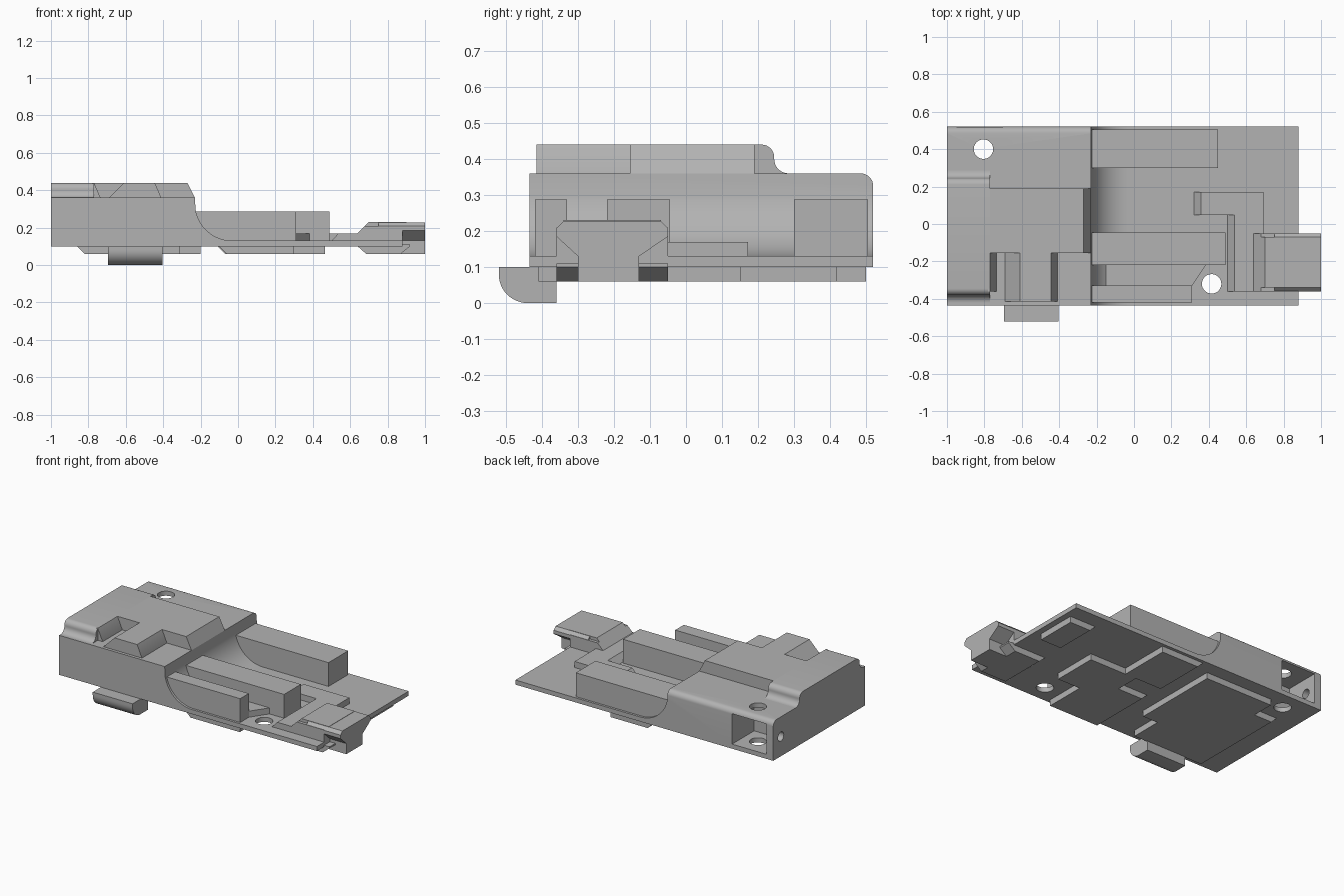
import bpy, bmesh
from math import sin, cos, pi
from mathutils import Vector

default = bpy.data.objects.get("Cube")
if default:
    bpy.data.objects.remove(default, do_unlink=True)

grey = bpy.data.materials.new("plain grey")
grey.use_nodes = True
COLOUR = (0.45, 0.45, 0.45, 1)
grey.diffuse_color = COLOUR
grey.node_tree.nodes["Principled BSDF"].inputs["Base Color"].default_value = COLOUR


def prism(name, axis, pts, lo, hi, round_edge=None):
    """Extrude a 2D profile along an axis: 'x' uses (y, z), 'y' uses (x, z), 'z' uses (x, y)."""
    place = {"x": lambda a, b, t: (t, a, b),
             "y": lambda a, b, t: (a, t, b),
             "z": lambda a, b, t: (a, b, t)}[axis]
    bm = bmesh.new()
    face = bm.faces.new([bm.verts.new(place(a, b, lo)) for a, b in pts])
    out = bmesh.ops.extrude_face_region(bm, geom=[face])
    new = [v for v in out["geom"] if isinstance(v, bmesh.types.BMVert)]
    bmesh.ops.translate(bm, vec=Vector(place(0, 0, hi - lo)), verts=new)
    bmesh.ops.recalc_face_normals(bm, faces=bm.faces)
    if round_edge:
        test, radius = round_edge
        edges = [e for e in bm.edges if all(test(v.co) for v in e.verts)]
        bmesh.ops.bevel(bm, geom=edges, offset=radius, segments=8,
                        profile=0.5, affect="EDGES")
    mesh = bpy.data.meshes.new(name)
    bm.to_mesh(mesh)
    bm.free()
    obj = bpy.data.objects.new(name, mesh)
    bpy.context.collection.objects.link(obj)
    mesh.materials.append(grey)
    smooth(obj)
    return obj


def smooth(obj):
    bpy.ops.object.select_all(action="DESELECT")
    obj.select_set(True)
    bpy.context.view_layer.objects.active = obj
    bpy.ops.object.shade_smooth_by_angle(angle=pi / 7)


def box(name, x, y, z):
    return prism(name, "z", [(x[0], y[0]), (x[1], y[0]), (x[1], y[1]), (x[0], y[1])], *z)


def arc(cx, cy, r, start, end, n=12):
    """Points along an arc, angles in quarter turns."""
    angles = [(start + (end - start) * i / n) * pi / 2 for i in range(n + 1)]
    return [(cx + r * cos(t), cy + r * sin(t)) for t in angles]


def circle(cx, cy, r):
    return arc(cx, cy, r, 0, 4, 32)[:-1]


# Body: thin floor that sweeps up into the thick end
FRONT, BACK = -0.435, 0.52
sweep = arc(-0.03, 0.33, 0.2, 3, 2.1, 16)
profile = [(-1, 0.1), (0.88, 0.1), (0.88, 0.13)] + sweep + [(-0.23, 0.36), (-1, 0.36)]
body = prism("body", "y", profile, FRONT, BACK,
             (lambda c: c.y > BACK - 0.001 and c.z > 0.359, 0.035))

# Openings: two screw holes, rear corner pocket and side hole
cutters = [
    box("pocket_cutter", (-0.95, -0.70), (0.29, 0.6), (0.13, 0.33)),
    prism("rear_hole_cutter", "z", circle(-0.805, 0.4, 0.052), 0, 0.5),
    prism("front_hole_cutter", "z", circle(0.415, -0.32, 0.052), 0, 0.3),
    prism("side_hole_cutter", "x", circle(0.44, 0.23, 0.03), -1.1, -0.9),
]
for cutter in cutters:
    mod = body.modifiers.new("cut", "BOOLEAN")
    mod.operation = "DIFFERENCE"
    mod.solver = "EXACT"
    mod.object = cutter
    bpy.context.view_layer.objects.active = body
    bpy.ops.object.modifier_apply(modifier=mod.name)
    bpy.data.objects.remove(cutter, do_unlink=True)
smooth(body)

# Raised top: centre slab, sloped front tab and end ridge with curved shoulders
TOP, DECK = 0.44, 0.35
prism("top_slab", "y", [(-0.77, DECK), (-0.23, DECK), (-0.23, 0.36), (-0.27, TOP), (-0.77, TOP)],
      -0.155, 0.19)
prism("top_tab", "y", [(-0.69, DECK), (-0.69, 0.36), (-0.61, TOP), (-0.445, TOP),
                       (-0.41, 0.36), (-0.41, DECK)], -0.415, -0.15)
shoulder = arc(0.21, 0.405, 0.035, 1, 0, 8) + arc(0.285, 0.4, 0.04, 2, 3, 8)
front_shoulder = [(-0.135 - y, z) for y, z in reversed(shoulder)]
prism("end_ridge", "x", front_shoulder + shoulder + [(0.285, DECK), (-0.42, DECK)], -1, -0.77)
prism("ridge_slope", "y", [(-0.78, DECK), (-0.735, DECK), (-0.735, 0.36), (-0.77, TOP), (-0.78, TOP)],
      -0.36, -0.15)

# Latch under the front edge
prism("latch", "x", arc(-0.44, 0.08, 0.08, 2, 3) + [(-0.36, 0), (-0.36, 0.11), (-0.43, 0.11),
                                                    (-0.43, 0.1), (-0.52, 0.1)], -0.695, -0.405)

# Rails on the floor
for name, end, y in (("back_rail", 0.45, (0.3, 0.505)),
                     ("middle_rail", 0.49, (-0.22, -0.045)),
                     ("front_rail", 0.31, (-0.42, -0.33))):
    box(name, (-0.24, end), y, (0.12, 0.287))
prism("rail_web", "z", [(-0.2, -0.34), (0.31, -0.34), (0.31, -0.33), (0.39, -0.21), (-0.2, -0.21)],
      0.12, 0.17)

# Low L-shaped cover with sloped edges
for name, x, y in (("cover_arm", 0.32, (0.048, 0.172)), ("cover_base", 0.5, (-0.36, 0.048))):
    prism(name, "y", [(x, 0.12), (x, 0.13), (x + 0.038, 0.17), (0.692, 0.17), (0.692, 0.12)], *y)

# Connector
prism("connector_ramp", "y", [(0.64, 0.12), (0.64, 0.17), (0.68, 0.21), (0.88, 0.21), (0.88, 0.12)],
      -0.36, -0.05)
prism("connector_roof", "y", [(0.67, 0.2), (0.70, 0.23), (0.9, 0.23), (0.9, 0.2)], -0.34, -0.07)
prism("connector_plug", "x", [(-0.3, 0.06), (-0.13, 0.06), (-0.13, 0.13), (-0.05, 0.185),
                              (-0.05, 0.208), (-0.07, 0.228), (-0.34, 0.228), (-0.36, 0.208),
                              (-0.36, 0.185), (-0.3, 0.13)], 0.75, 1)
prism("connector_foot", "y", [(0.63, 0.11), (0.64, 0.1), (0.685, 0.06), (0.87, 0.06), (0.92, 0.1),
                              (0.92, 0.11)], -0.36, -0.05)

# Shallow pads on the underside: start and end in x, range in y, slope at the start
pads = [
    ("main_pad", -0.69, -0.2, (-0.155, 0.43), 0),
    ("main_pad_front", -0.69, -0.31, (-0.365, -0.155), 0),
    ("main_pad_end", -0.86, -0.69, (-0.365, 0.28), 0.04),
    ("rear_pad", -0.11, 0.2, (0.16, 0.5), 0.04),
    ("centre_pad", 0.12, 0.465, (-0.14, 0.16), 0),
    ("small_pad", -0.1, 0.12, (-0.14, 0.0), 0.04),
    ("front_pad", -0.1, 0.3, (-0.41, -0.14), 0.04),
    ("corner_pad", 0.65, 0.84, (0.15, 0.42), 0.04),
]
for name, x0, x1, y, slope in pads:
    prism(name, "y", [(x0, 0.11), (x0, 0.1), (x0 + slope, 0.06), (x1, 0.06), (x1, 0.11)], *y)
